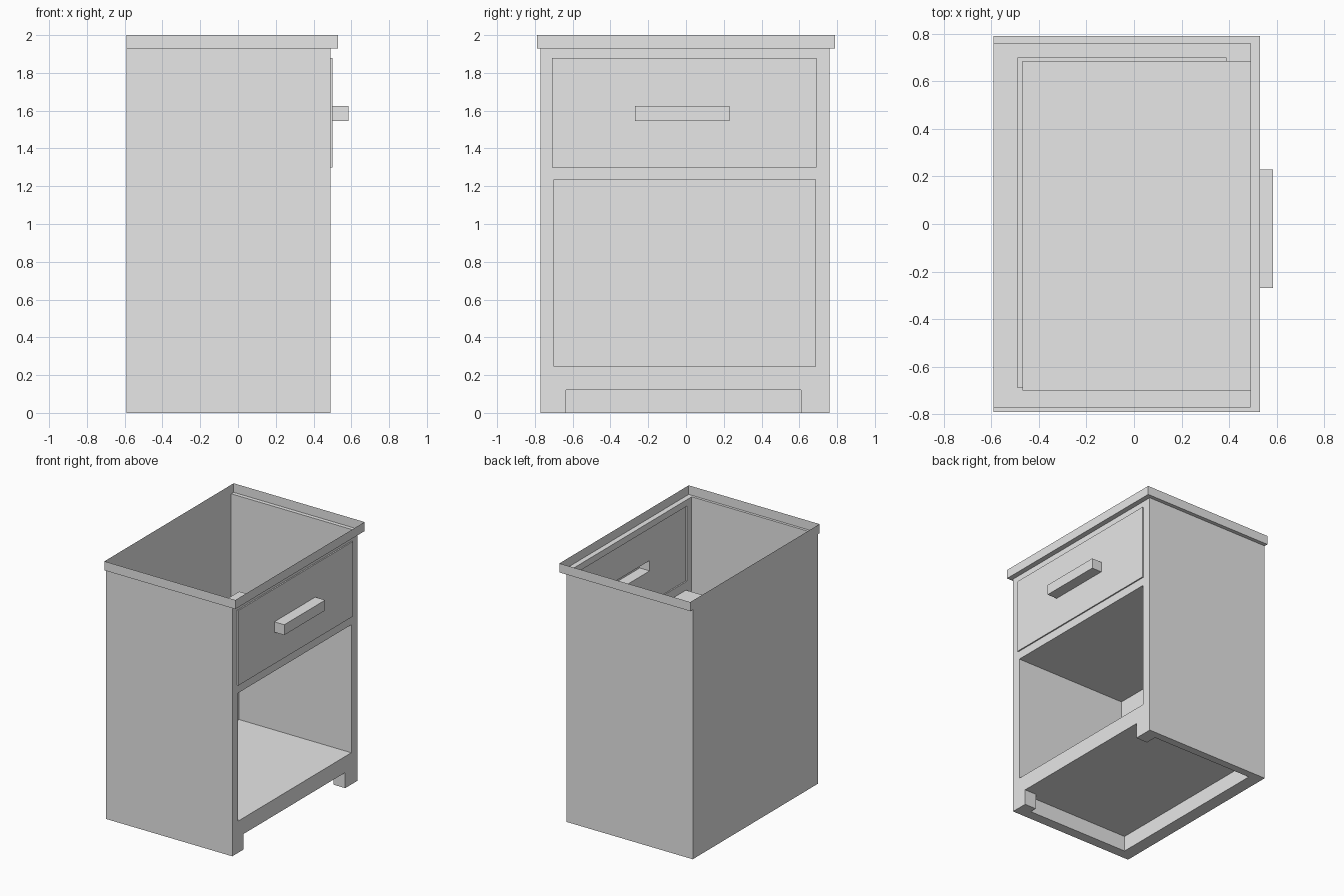
import bpy
import bmesh

cube = bpy.data.objects.get("Cube")
if cube:
    bpy.data.objects.remove(cube, do_unlink=True)

grey = bpy.data.materials.new("plain grey")
grey.use_nodes = True
grey.diffuse_color = (0.8, 0.8, 0.8, 1)
grey.node_tree.nodes["Principled BSDF"].inputs["Base Color"].default_value = (0.8, 0.8, 0.8, 1)

BACK, FRONT = -0.59, 0.49
RIGHT, LEFT = -0.77, 0.76
TOP = 1.93


def finish(name, bm):
    bmesh.ops.remove_doubles(bm, verts=bm.verts, dist=0.0005)
    bmesh.ops.recalc_face_normals(bm, faces=bm.faces)
    mesh = bpy.data.meshes.new(name)
    bm.to_mesh(mesh)
    bm.free()
    mesh.materials.append(grey)
    obj = bpy.data.objects.new(name, mesh)
    bpy.context.collection.objects.link(obj)
    return obj


def relief(name, us, vs, level, place):
    """Stepped sheet: each grid cell sits at its level, None leaves a gap."""
    bm = bmesh.new()

    def quad(*points):
        bm.faces.new([bm.verts.new(place(*p)) for p in points])

    cells = {}
    for i in range(len(us) - 1):
        for j in range(len(vs) - 1):
            cells[i, j] = level((us[i] + us[i + 1]) / 2, (vs[j] + vs[j + 1]) / 2)
    for (i, j), d in cells.items():
        if d is None:
            continue
        u0, u1, v0, v1 = us[i], us[i + 1], vs[j], vs[j + 1]
        quad((u0, v0, d), (u1, v0, d), (u1, v1, d), (u0, v1, d))
        # Step walls towards the next column and the next row
        e = cells.get((i + 1, j))
        if e is not None and e != d:
            quad((u1, v0, d), (u1, v1, d), (u1, v1, e), (u1, v0, e))
        e = cells.get((i, j + 1))
        if e is not None and e != d:
            quad((u0, v1, d), (u1, v1, d), (u1, v1, e), (u0, v1, e))
    return finish(name, bm)


def loft(name, rings, closed):
    """Bridge rectangular rings given as (back, front, right, left, height)."""
    bm = bmesh.new()
    loops = []
    for x0, x1, y0, y1, z in rings:
        path = [(x1, y0), (x0, y0), (x0, y1), (x1, y1)]
        loops.append([bm.verts.new((x, y, z)) for x, y in path])
    for a, b in zip(loops, loops[1:]):
        for k in range(4 if closed else 3):
            n = (k + 1) % 4
            bm.faces.new((a[k], a[n], b[n], b[k]))
    return finish(name, bm)


def inside(u, v, box):
    return box[0] < u < box[1] and box[2] < v < box[3]


# Side and back panels
loft("side_and_back_panels",
     [(BACK, FRONT, RIGHT, LEFT, 0), (BACK, FRONT, RIGHT, LEFT, TOP)], False)

# Open overhanging rim around the top
loft("top_rim",
     [(BACK, FRONT, RIGHT, LEFT, TOP),
      (BACK, 0.53, -0.79, 0.79, TOP),
      (BACK, 0.53, -0.79, 0.79, 2.0)], True)

# Front frame with raised drawer, hollow handle and deep open shelf
drawer = (-0.71, 0.69, 1.30, 1.88)
handle = (-0.27, 0.23, 1.545, 1.625)
shelf = (-0.70, 0.685, 0.245, 1.235)
notch = (-0.635, 0.61, 0, 0.12)


def front_level(y, z):
    if inside(y, z, handle):
        return 0.095
    if inside(y, z, drawer):
        return 0.01
    if inside(y, z, shelf):
        return -0.96
    if inside(y, z, notch):
        return None
    return 0.0


boxes = (drawer, handle, shelf, notch)
ys = sorted({RIGHT, LEFT, *(v for b in boxes for v in b[:2])})
zs = sorted({0, TOP, *(v for b in boxes for v in b[2:])})
relief("front_drawer_and_shelf", ys, zs, front_level,
       lambda y, z, d: (FRONT + d, y, z))

# Underside with recessed centre, and feet left beside the front notch
recess = (-0.49, 0.39, -0.69, 0.70)
gap = (0.39, FRONT, notch[0], notch[1])


def base_level(x, y):
    return 0.12 if inside(x, y, recess) or inside(x, y, gap) else 0.0


relief("base_and_feet",
       [BACK, recess[0], recess[1], FRONT],
       [RIGHT, recess[2], notch[0], notch[1], recess[3], LEFT],
       base_level, lambda x, y, d: (x, y, d))
